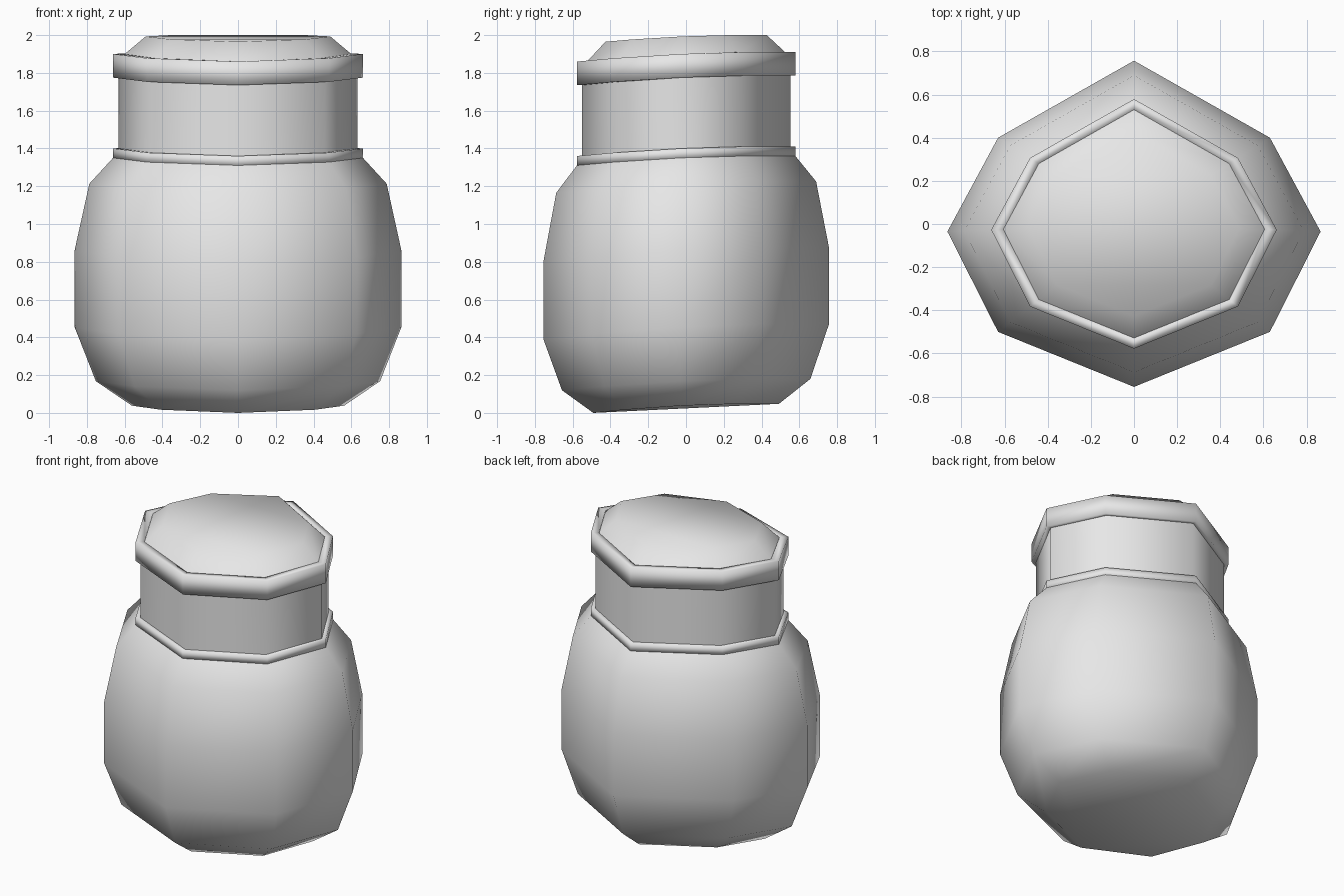
import bpy, bmesh

cube = bpy.data.objects.get("Cube")
if cube:
    bpy.data.objects.remove(cube, do_unlink=True)

grey = bpy.data.materials.new("plain grey")
grey.use_nodes = True
grey.diffuse_color = (0.8, 0.8, 0.8, 1)
grey.node_tree.nodes["Principled BSDF"].inputs["Base Color"].default_value = grey.diffuse_color

# Uneven eight-sided outline: x, y, and share of the backward tilt
HALF = [(0, -0.755, 0), (0.63, -0.5, 0.35), (0.865, -0.035, 0.8), (0.63, 0.4, 1), (0, 0.757, 1)]
OUTLINE = HALF + [(-x, y, t) for x, y, t in HALF[3:0:-1]]


def loft(name, rings, bottom=False, top=False, closed=False):
    """Skin rings of (scale, front height, tilt), smooth shaded."""
    bm = bmesh.new()
    loops = [[bm.verts.new((x * s, y * s, z + t * tilt)) for x, y, t in OUTLINE]
             for s, z, tilt in rings]
    pairs = list(zip(loops, loops[1:]))
    if closed:
        pairs.append((loops[-1], loops[0]))
    n = len(OUTLINE)
    for a, b in pairs:
        for i in range(n):
            j = (i + 1) % n
            bm.faces.new((a[i], a[j], b[j], b[i]))
    if bottom:
        bm.faces.new(loops[0][::-1])
    if top:
        bm.faces.new(loops[-1])
    bmesh.ops.recalc_face_normals(bm, faces=bm.faces)
    for f in bm.faces:
        f.smooth = True
    mesh = bpy.data.meshes.new(name)
    bm.to_mesh(mesh)
    bm.free()
    mesh.materials.append(grey)
    obj = bpy.data.objects.new(name, mesh)
    bpy.context.collection.objects.link(obj)
    return obj


# Bulging body
loft("jar_body", [(0.65, 0, 0.048), (0.87, 0.12, 0.06), (1, 0.39, 0.08), (1, 0.80, 0.075),
                  (0.91, 1.165, 0.06), (0.765, 1.31, 0.05)], bottom=True)

# Straight neck
loft("neck", [(0.73, 1.33, 0.05), (0.73, 1.80, 0.05)])

# Trim bands around the neck
for name, low, high in (("neck_trim", 1.305, 1.36), ("lid_rim", 1.735, 1.86)):
    loft(name, [(0.70, low, 0.05), (0.765, low, 0.05), (0.765, high, 0.05), (0.70, high, 0.05)],
         closed=True)

# Shallow domed lid
loft("lid", [(0.70, 1.855, 0.05), (0.565, 1.965, 0.035)], top=True)
